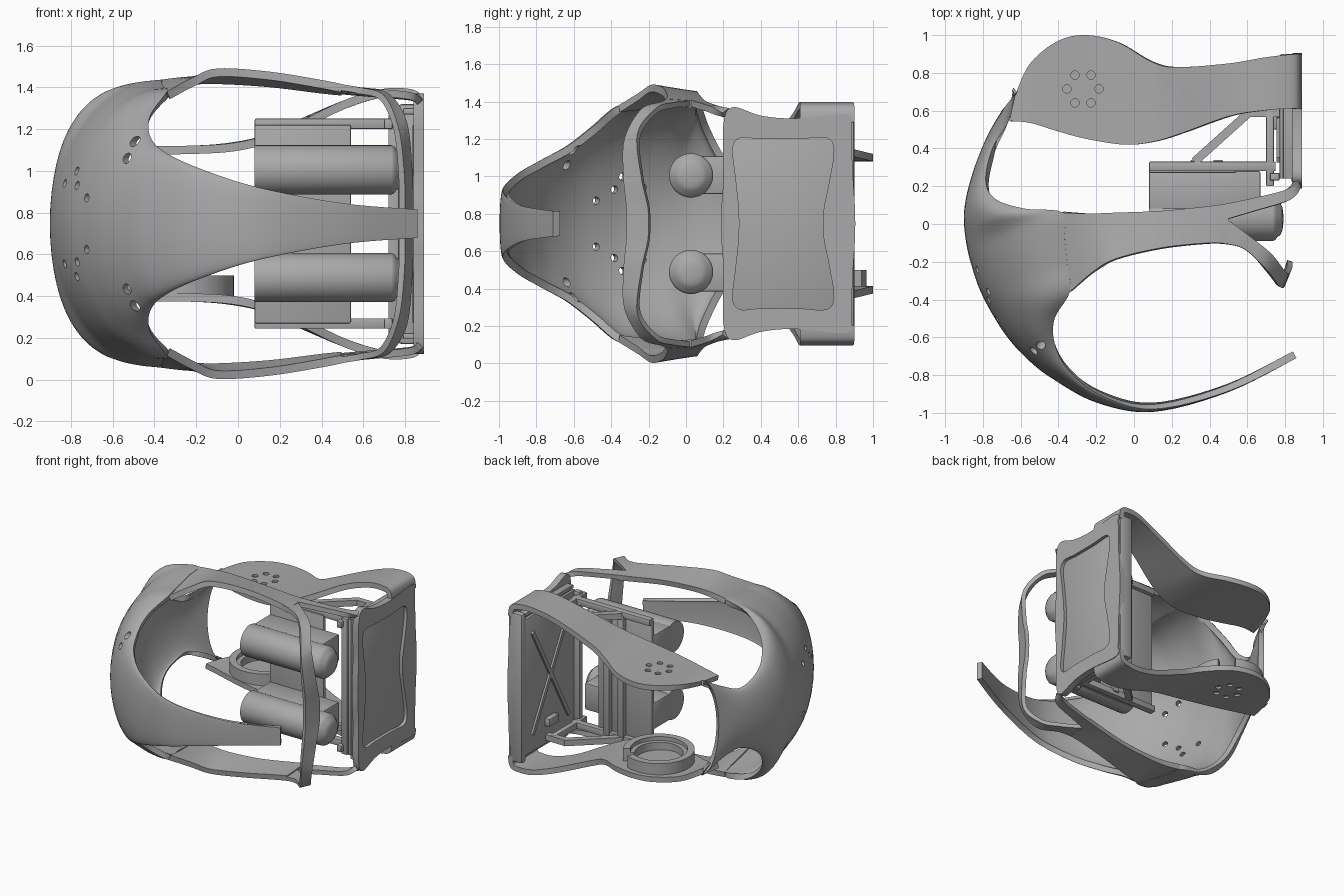
import bpy, bmesh, math
from mathutils import Vector, Matrix

MID = 0.747  # height of the symmetry plane
if "Cube" in bpy.data.objects:
    bpy.data.objects.remove(bpy.data.objects["Cube"], do_unlink=True)

grey = bpy.data.materials.new("plain grey")
grey.use_nodes = True
grey.diffuse_color = (.4, .4, .4, 1)
grey.node_tree.nodes["Principled BSDF"].inputs["Base Color"].default_value = (.4, .4, .4, 1)


def finish(name, bm, mirror=True, thickness=0, bevel=0, cutter=None):
    """Turn a bmesh into an object; its origin lies on the symmetry plane."""
    mesh = bpy.data.meshes.new(name)
    bm.to_mesh(mesh)
    bm.free()
    mesh.materials.append(grey)
    obj = bpy.data.objects.new(name, mesh)
    obj.location.z = MID
    bpy.context.scene.collection.objects.link(obj)
    if mirror:
        mod = obj.modifiers.new("mirror", 'MIRROR')
        mod.use_axis = (False, False, True)
        mod.merge_threshold = .002
    if thickness:
        mod = obj.modifiers.new("wall", 'SOLIDIFY')
        mod.thickness, mod.offset = thickness, -1
        mod.use_even_offset = False
    if bevel:
        mod = obj.modifiers.new("bevel", 'BEVEL')
        mod.width, mod.segments = bevel, 2
        mod.limit_method = 'ANGLE'
    if cutter:
        mod = obj.modifiers.new("holes", 'BOOLEAN')
        mod.object, mod.operation, mod.solver = cutter, 'DIFFERENCE', 'EXACT'
    bpy.ops.object.select_all(action='DESELECT')
    obj.select_set(True)
    bpy.context.view_layer.objects.active = obj
    bpy.ops.object.convert(target='MESH')
    bpy.ops.object.shade_smooth_by_angle(angle=math.radians(35))
    if cutter:
        bpy.data.objects.remove(cutter, do_unlink=True)
    return obj


def drill(name, holes):
    """Cutter of mirrored cylinders from (point, axis, radius, depth)."""
    bm = bmesh.new()
    for (x, y, z), axis, radius, depth in holes:
        aim = Vector(axis).to_track_quat('Z', 'Y').to_matrix().to_4x4()
        for side in (1, -1):
            spot = Matrix.Translation((x, y, side * (z - MID)))
            bmesh.ops.create_cone(bm, cap_ends=True, segments=16, radius1=radius, radius2=radius,
                                  depth=depth, matrix=spot @ aim)
    cutter = finish(name, bm, False)
    cutter.hide_render = True
    return cutter


def smooth(rows, steps):
    """Catmull-Rom interpolation of rows of numbers."""
    out = []
    for i in range(len(rows) - 1):
        p, q, r, s = (rows[max(0, min(len(rows) - 1, i + k))] for k in (-1, 0, 1, 2))
        for j in range(steps):
            t = j / steps
            out.append([b + .5 * t * (c - a + t * (2*a - 5*b + 4*c - d + t * (3*(b - c) + d - a)))
                        for a, b, c, d in zip(p, q, r, s)])
    return out + [list(rows[-1])]


def sheet(name, grid, thickness, cutter=None):
    """Solid wall from a grid of outer points, thickened inward."""
    bm = bmesh.new()
    vs = [[bm.verts.new((x, y, z - MID)) for x, y, z in line] for line in grid]
    for a, b in zip(vs, vs[1:]):
        for i in range(len(a) - 1):
            bm.faces.new((a[i], a[i + 1], b[i + 1], b[i]))
    bm.normal_update()
    if sum(f.normal.dot(f.calc_center_median()) * f.calc_area() for f in bm.faces) < 0:
        bmesh.ops.reverse_faces(bm, faces=bm.faces[:])
    return finish(name, bm, True, thickness, 0, cutter)


def ribbon(name, rows, thickness=.04, cutter=None):
    """Band between two edge curves; each row holds one point of both."""
    grid = []
    for r in smooth(rows, 6):
        a, b = Vector(r[:3]), Vector(r[3:])
        grid.append([a.lerp(b, k / 4) for k in range(5)])
    return sheet(name, grid, thickness, cutter)


def box(name, low, high, mirror=True, bevel=.006):
    bm = bmesh.new()
    bmesh.ops.create_cube(bm, size=1)
    low, high = Vector(low), Vector(high)
    for v in bm.verts:
        v.co = Vector(v.co[i] * (high - low)[i] + (high + low)[i] / 2 for i in range(3))
        v.co.z -= MID
    return finish(name, bm, mirror, 0, bevel)


def bar(name, start, end, width, mirror=True):
    """Square bar between two points."""
    a, b = Vector(start), Vector(end)
    bm = bmesh.new()
    bmesh.ops.create_cube(bm, size=1)
    turn = (b - a).to_track_quat('Z', 'Y').to_matrix().to_4x4()
    place = Matrix.Translation((a + b) / 2 - Vector((0, 0, MID)))
    bm.transform(place @ turn @ Matrix.Diagonal((width, width, (b - a).length, 1)))
    return finish(name, bm, mirror)


def lathe(name, profile, place, mirror=True, turn=math.tau):
    """Revolve (radius, height) pairs about z, then place the result."""
    bm = bmesh.new()
    vs = [bm.verts.new((r, 0, h)) for r, h in profile]
    edges = [bm.edges.new(pair) for pair in zip(vs, vs[1:])]
    bmesh.ops.spin(bm, geom=vs + edges, cent=(0, 0, 0), axis=(0, 0, 1), angle=turn, steps=40)
    bmesh.ops.remove_doubles(bm, verts=bm.verts[:], dist=.0005)
    if turn < math.tau:
        bmesh.ops.holes_fill(bm, edges=[e for e in bm.edges if e.is_boundary], sides=0)
    bmesh.ops.recalc_face_normals(bm, faces=bm.faces[:])
    bm.transform(Matrix.Translation((0, 0, -MID)) @ place)
    return finish(name, bm, mirror)


# Shell with tongue: middle point (x, y) and upper edge point (x, y, z) per section
sections = [(.86, -.71, .86, -.71, .815), (.5, -.89, .5, -.885, .845), (.1, -.995, .1, -.98, .92),
            (-.2, -.945, -.18, -.905, 1.01), (-.43, -.82, -.35, -.77, 1.09),
            (-.56, -.72, -.42, -.63, 1.165), (-.67, -.6, -.42, -.5, 1.265),
            (-.76, -.46, -.34, -.36, 1.38), (-.82, -.34, -.353, -.22, 1.4),
            (-.86, -.22, -.367, -.08, 1.42), (-.885, -.12, -.38, .06, 1.435),
            (-.9, 0, -.57, .08, 1.39), (-.897, .09, -.73, .13, 1.25), (-.875, .2, -.785, .23, 1.08),
            (-.83, .34, -.75, .4, .98), (-.77, .48, -.67, .53, 1.02), (-.7, .6, -.62, .7, 1.115)]
grid = []
for ex, ey, px, py, pz in smooth(sections, 6):
    line = []
    for k in range(13):
        angle = math.pi / 2 * k / 12
        u, w = 1 - math.cos(angle), math.sin(angle)
        line.append((ex + (px - ex) * u, ey + (py - ey) * u, MID + (pz - MID) * w))
    grid.append(line)
shell_holes = drill("shell_drill", [((x, y, z), (x, y, 0), size, .5) for x, y, z, size in (
    (-.855, -.25, .94, .02), (-.8, -.37, 1, .02), (-.785, -.41, .93, .02), (-.72, -.5, .87, .02),
    (-.53, -.67, 1.06, .025), (-.5, -.65, 1.14, .025))])
sheet("shell", grid, .04, shell_holes)

# Upper and lower ribs, which fork into a front loop and a strut to the side frame
ribbon("rib", [(-.34, -.36, 1.38, -.38, .06, 1.435), (-.22, -.255, 1.445, -.25, .055, 1.45),
               (-.1, -.185, 1.49, -.1, .06, 1.455), (.15, -.125, 1.475, .15, .07, 1.44),
               (.4, -.1, 1.435, .4, .095, 1.41), (.5, -.105, 1.415, .5, .11, 1.4)])
ribbon("front_loop", [(.45, -.1, 1.42, .5, .02, 1.405), (.58, -.13, 1.4, .62, -.07, 1.395),
                      (.7, -.24, 1.36, .73, -.16, 1.365), (.77, -.33, 1.2, .81, -.26, 1.23),
                      (.795, -.335, 1, .835, -.24, 1), (.8, -.32, .84, .84, -.205, .84),
                      (.8, -.318, MID, .84, -.2, MID)], .03)
ribbon("rib_strut", [(.45, .1, 1.405, .47, .02, 1.41), (.62, .135, 1.39, .64, .07, 1.395),
                     (.8, .18, 1.375, .83, .13, 1.375), (.87, .23, 1.365, .885, .195, 1.34)], .035)

# Wide end plates with a bolt circle, bending down into the side frame
hub = Vector((-.27, .715, 1.12))
bolt_holes = drill("plate_drill", [(hub + Vector((math.cos(k), math.sin(k), 0)) * .085, (0, 0, 1), .022, .03)
                                   for k in (math.tau * i / 6 for i in range(6))])
ribbon("end_plate", [(x, front, z, x2, back, z) for x, front, x2, back, z in (
    (-.66, .545, -.63, .68, 1.105), (-.55, .535, -.55, .85, 1.12), (-.4, .49, -.4, .97, 1.12),
    (-.25, .45, -.25, 1, 1.12), (-.05, .42, -.08, .96, 1.13), (.1, .435, .09, .86, 1.16),
    (.25, .48, .22, .83, 1.215), (.5, .57, .5, .85, 1.335), (.68, .6, .68, .88, 1.39),
    (.8, .61, .8, .895, 1.395), (.87, .61, .87, .9, 1.37), (.89, .61, .89, .9, 1.29))],
    .04, bolt_holes)

# Side frame with a wavy opening, and the recessed panel behind it
ribbon("side_frame", [(.89, oy, oz, .89, iy, iz) for oy, oz, iy, iz in (
    (.19, MID, .285, MID), (.19, .84, .282, .84), (.2, 1, .265, 1), (.2, 1.28, .25, 1.15),
    (.25, 1.37, .29, 1.205), (.4, 1.325, .4, 1.2), (.58, 1.31, .6, 1.2), (.86, 1.33, .75, 1.205),
    (.885, 1.25, .79, 1.14), (.89, 1.05, .765, .97), (.903, .84, .737, .83),
    (.905, MID, .733, MID))], .05)
box("side_panel", (.835, .22, .27), (.865, .82, 1.22), False)
box("frame_back_wall", (.77, .845, .17), (.88, .9, 1.32), False, .015)
box("frame_top_wall", (.79, .24, 1.27), (.87, .87, 1.3))

# Inner carrier plate with crossed stiffeners
box("inner_rail", (.72, .23, .22), (.77, .27, 1.27), False)
box("inner_plate", (.77, .24, .22), (.795, .86, 1.27), False)
for z in (.35, 1.14):
    bar("cross_stiffener", (.77, .34, z), (.77, .78, 2 * MID - z), .03, False)
box("inner_block", (.73, .5, .36), (.78, .62, .42), False)

# Brackets that carry the drive units
box("bracket_rail", (.08, .28, 1.2), (.75, .33, 1.25))
box("bracket_arm", (.7, .2, 1.2), (.74, .6, 1.25))
bar("bracket_diagonal", (.32, .33, 1.225), (.62, .6, 1.225), .045)
bar("bracket_end", (.6, .59, 1.225), (.8, .59, 1.225), .045)
box("mount_plate", (.08, .27, .27), (.54, .3, 1.22), False)
for x in (.3, .42):
    box("slotted_post", (x, .3, .27), (x + .05, .34, 1.22), False)

# Drive units: round motor with a domed end, and a gear housing behind it
along_x = Matrix.Translation((0, .027, 1.005)) @ Matrix.Rotation(math.pi / 2, 4, 'Y')
lathe("motor", [(0, .08), (.116, .08), (.118, .085), (.118, .735), (.11, .75), (.098, .757),
                (.085, .775), (.06, .786), (.03, .79), (0, .791)], along_x)
box("gear_housing", (.08, .05, .905), (.67, .28, 1.11), True, .01)

# Bearing ring with a gap, on the lower plate
lathe("bearing_ring", [(.17, .39), (.25, .39), (.25, .5), (.2, .5), (.2, .47), (.17, .47), (.17, .39)],
      Matrix.Translation((hub.x, hub.y, 0)) @ Matrix.Rotation(1.1, 4, 'Z'), False, math.tau * .92)
